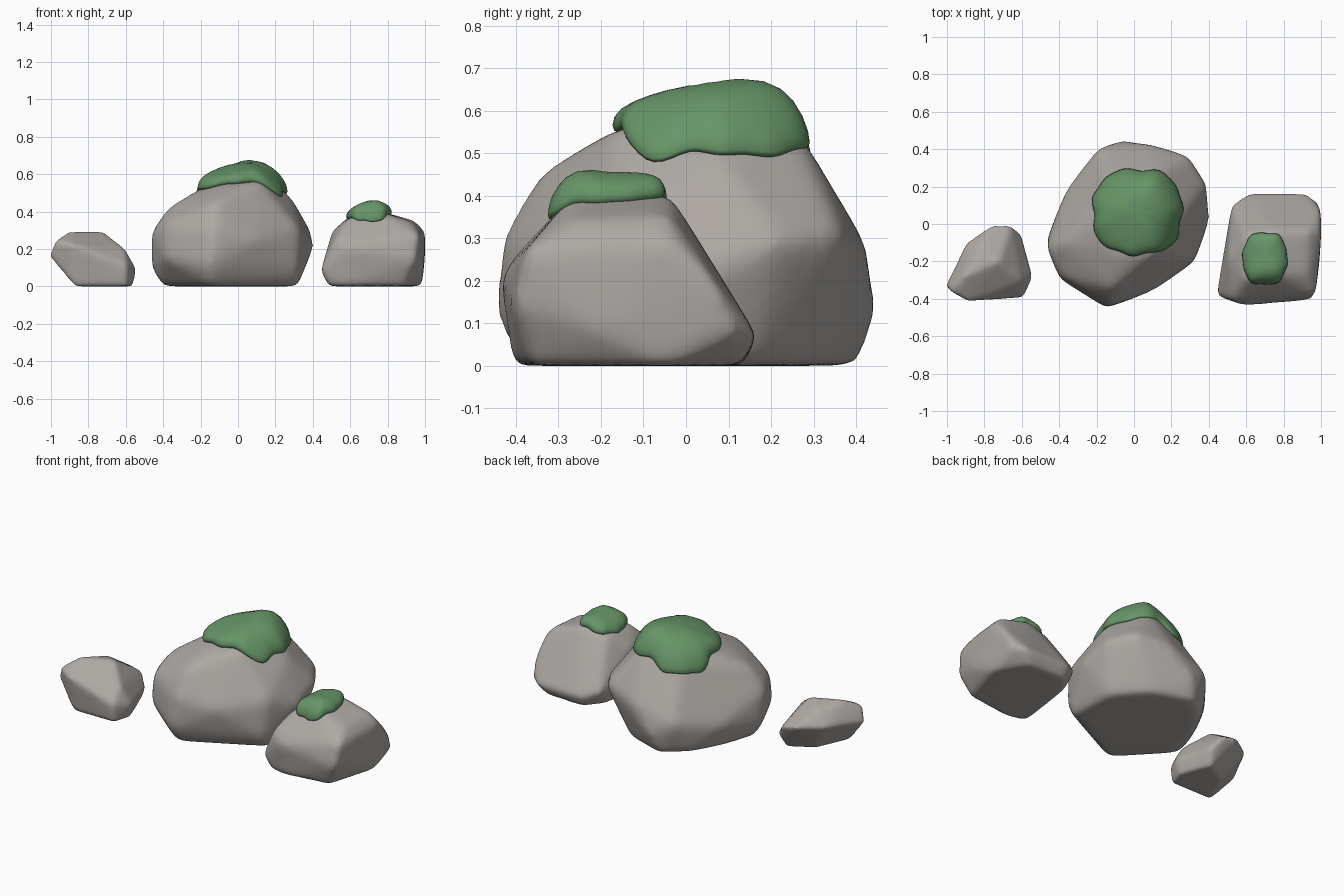
import bpy, bmesh, math
from mathutils import Vector
from mathutils.bvhtree import BVHTree

if "Cube" in bpy.data.objects:
    bpy.data.objects.remove(bpy.data.objects["Cube"])


def make_material(name, colour):
    mat = bpy.data.materials.new(name)
    mat.use_nodes = True
    mat.diffuse_color = colour
    mat.node_tree.nodes["Principled BSDF"].inputs["Base Color"].default_value = colour
    return mat


stone = make_material("warm grey stone", (0.42, 0.392, 0.368, 1))
green = make_material("moss green", (0.133, 0.3, 0.135, 1))


def add_object(name, bm, material):
    mesh = bpy.data.meshes.new(name)
    bm.to_mesh(mesh)
    bm.free()
    mesh.materials.append(material)
    obj = bpy.data.objects.new(name, mesh)
    bpy.context.collection.objects.link(obj)
    return obj


def make_rock(name, corners, voxel, wear):
    """Convex boulder: hull of its corners (in hundredths), worn smooth."""
    bm = bmesh.new()
    for c in corners:
        bm.verts.new(Vector(c) / 100)
    hull = bmesh.ops.convex_hull(bm, input=bm.verts)
    inner = {g for g in hull["geom_interior"] + hull["geom_unused"]
             if isinstance(g, bmesh.types.BMVert)}
    bmesh.ops.delete(bm, geom=list(inner), context="VERTS")
    rock = add_object(name, bm, stone)
    remesh = rock.modifiers.new("remesh", "REMESH")
    remesh.mode, remesh.voxel_size = "VOXEL", voxel
    smooth = rock.modifiers.new("wear", "SMOOTH")
    smooth.factor, smooth.iterations = 0.5, wear
    graph = bpy.context.evaluated_depsgraph_get()
    worn = bpy.data.meshes.new_from_object(rock.evaluated_get(graph))
    rock.modifiers.clear()
    rock.data = worn
    worn.name = name
    # Make up for the shrinkage of the wear, so the corners set the size
    for axis in range(3):
        wanted = [c[axis] / 100 for c in corners]
        found = [v.co[axis] for v in worn.vertices]
        gain = (max(wanted) - min(wanted)) / (max(found) - min(found))
        for v in worn.vertices:
            v.co[axis] = min(wanted) + gain * (v.co[axis] - min(found))
    worn.shade_smooth()
    return rock


def make_moss(name, rock, centre, radius, thickness, lobes, phase):
    """Lumpy cushion draped over the top of a rock."""
    tree = BVHTree.FromPolygons([v.co for v in rock.data.vertices],
                                [p.vertices[:] for p in rock.data.polygons])
    segments, rings = 72, 14
    bm = bmesh.new()

    def point(s, a):
        # s runs from the crown (0) round the rim (1) to the underside (2)
        angle = 2 * math.pi * a / segments
        wave = (1 - 0.04 * math.cos(4 * angle)
                + 0.03 * math.sin(lobes * angle + phase)
                + 0.02 * math.sin((lobes + 4) * angle + 2 * phase))
        r = math.sin(s * math.pi / 2) ** 0.75 * wave
        x = centre[0] + radius[0] * r * math.cos(angle)
        y = centre[1] + radius[1] * r * math.sin(angle)
        ground = tree.ray_cast(Vector((x, y, 2)), Vector((0, 0, -1)))[0].z
        lift = math.cos(s * math.pi / 2)
        lift = math.copysign(abs(lift) ** 0.6, lift)
        bump = 1 + 0.25 * math.sin(12 * y) + 0.1 * math.sin(17 * x + phase)
        height = thickness * (0.2 + (0.8 * bump if lift > 0 else 0.4) * lift)
        return Vector((x, y, ground + height))

    crown, base = bm.verts.new(point(0, 0)), bm.verts.new(point(2, 0))
    loops = [[bm.verts.new(point(2 * i / rings, a)) for a in range(segments)]
             for i in range(1, rings)]
    for a in range(segments):
        b = (a + 1) % segments
        bm.faces.new((crown, loops[0][a], loops[0][b]))
        bm.faces.new((base, loops[-1][b], loops[-1][a]))
        for upper, lower in zip(loops, loops[1:]):
            bm.faces.new((upper[a], lower[a], lower[b], upper[b]))
    for _ in range(3):
        bmesh.ops.smooth_vert(bm, verts=bm.verts, factor=0.5, use_axis_x=True,
                              use_axis_y=True, use_axis_z=True)
    bmesh.ops.recalc_face_normals(bm, faces=bm.faces)
    moss = add_object(name, bm, green)
    moss.data.shade_smooth()
    return moss


# Large central boulder, undercut at its back left corner
large_rock = make_rock(
    "large_rock",
    [(-40, -10, 0), (-14, -38, 0), (31, -15, 0), (30, 14, 0), (14, 32, 0), (-10, 40, 0),
     (-24, 29, 0), (-34, 10, 0),
     (-46, -8, 10), (-46, -12, 29), (-39, -29, 15), (-38, -28, 32), (-15, -44, 10),
     (-13, -43, 29), (10, -35, 25), (31, -20, 8), (32, -18, 30), (40, 4, 22),
     (38, 22, 29), (29, 36, 31), (-6, 44, 12), (8, 42, 28), (-19, 40, 20), (-36, 18, 15),
     (10, 25, 57), (20, 4, 54), (11, -15, 56), (-8, -16, 54), (-20, 2, 52),
     (-13, 23, 49), (-37, -10, 42), (-12, -34, 45), (28, 8, 47)],
    0.018, 34)

# Medium boulder on the left
medium_rock = make_rock(
    "medium_rock",
    [(49, -37, 0), (60, -40, 0), (89, -36, 0), (98, -5, 0), (87, 12, 0), (63, 13, 0),
     (54, 2, 0), (45, -38, 8), (60, -43, 20), (95, -40, 14), (97, -37, 27), (99, -20, 8),
     (100, 6, 20), (99, 11, 8), (92, 16, 7), (62, 16, 7), (53, 10, 10), (100, -4, 29),
     (94, -4, 35), (75, -4, 40), (60, -6, 37), (51, -18, 29), (60, -30, 36),
     (74, -26, 40), (93, -27, 34), (53, -40, 25)],
    0.014, 28)

# Small boulder on the right
small_rock = make_rock(
    "small_rock",
    [(-87, -38, 0), (-60, -38, 0), (-57, -27, 0), (-64, -9, 0), (-78, -17, 0),
     (-100, -33, 16), (-97, -36, 24), (-88, -41, 22), (-60, -39, 11), (-55, -28, 9),
     (-61, -5, 9), (-66, -1, 16), (-76, -1, 18), (-89, -10, 18), (-90, -28, 29),
     (-72, -20, 29), (-82, -12, 26), (-61, -30, 20)],
    0.011, 22)

# Moss cushions on the two larger boulders
make_moss("large_moss", large_rock, (0.018, 0.065), (0.252, 0.242), 0.09, 7, 0.6)
make_moss("small_moss", medium_rock, (0.7, -0.185), (0.125, 0.148), 0.066, 6, 2.0)
